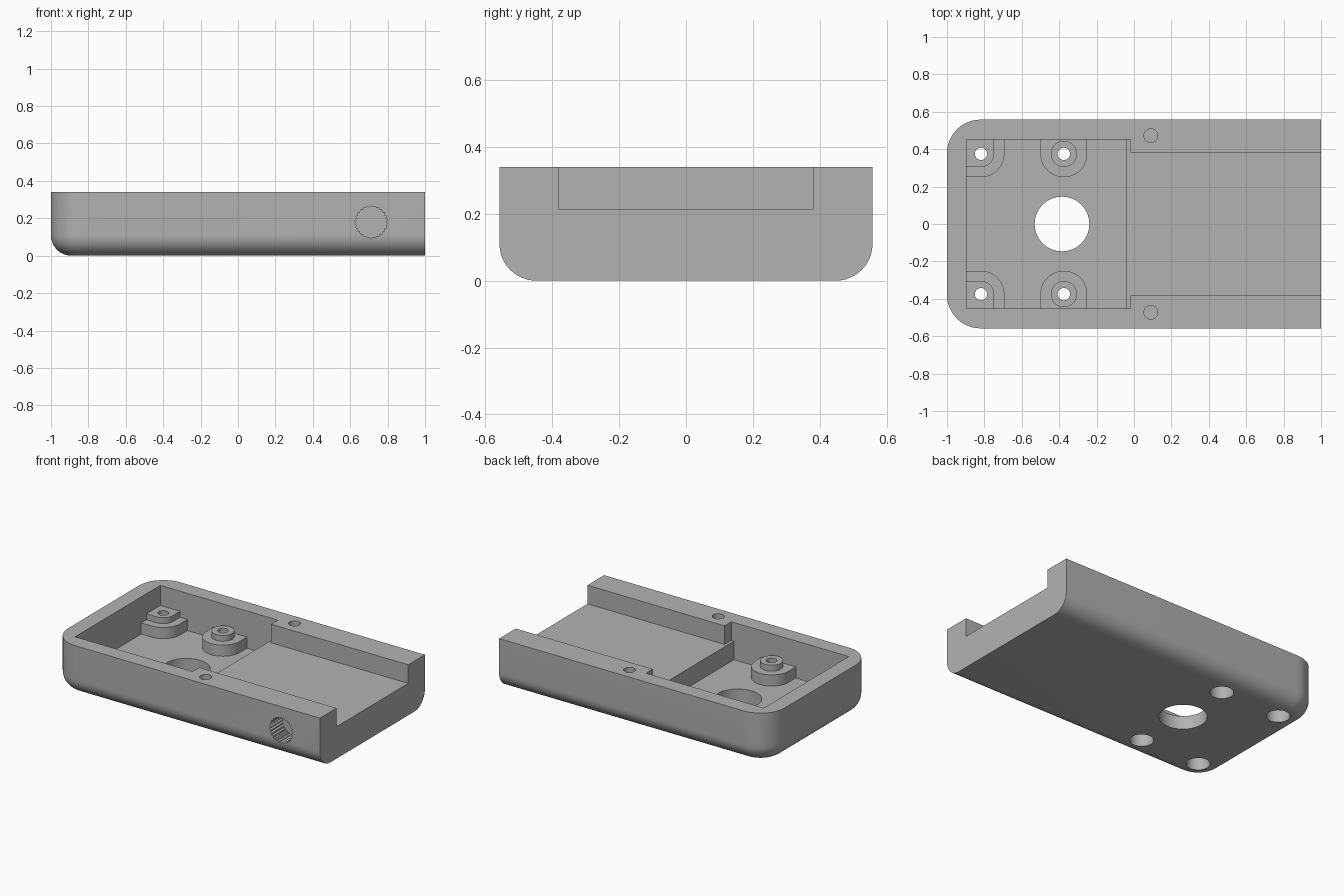
import bpy, bmesh, math
from mathutils import Matrix

if "Cube" in bpy.data.objects:
    bpy.data.objects.remove(bpy.data.objects["Cube"])

W, H = 0.558, 0.34          # half width, height
FLOOR, SHELF = 0.09, 0.215  # deep pocket floor, channel floor
POST_Y = 0.375

grey = bpy.data.materials.new("plain grey")
grey.diffuse_color = (0.448, 0.448, 0.448, 1)
grey.use_nodes = True
grey.node_tree.nodes["Principled BSDF"].inputs["Base Color"].default_value = grey.diffuse_color


def arc(cx, cy, r, a0, a1, n):
    return [(cx + r * math.cos(math.radians(a0 + (a1 - a0) * i / n)),
             cy + r * math.sin(math.radians(a0 + (a1 - a0) * i / n))) for i in range(n + 1)]


def circle(cx, cy, r, n=48):
    return arc(cx, cy, r, 0, 360, n)[:-1]


def loft(name, rings):
    """Closed solid through rings of 3D points."""
    bm = bmesh.new()
    loops = [[bm.verts.new(p) for p in ring] for ring in rings]
    n = len(loops[0])
    for a, b in zip(loops, loops[1:]):
        for i in range(n):
            j = (i + 1) % n
            bm.faces.new((a[i], a[j], b[j], b[i]))
    bm.faces.new(loops[0])
    bm.faces.new(loops[-1])
    bmesh.ops.recalc_face_normals(bm, faces=bm.faces)
    me = bpy.data.meshes.new(name)
    bm.to_mesh(me)
    bm.free()
    me.materials.append(grey)
    ob = bpy.data.objects.new(name, me)
    bpy.context.collection.objects.link(ob)
    return ob


def prism(name, pts, lo, hi, along_y=False):
    """Extrude an outline along z, or an xz outline along y."""
    if along_y:
        return loft(name, [[(x, t, z) for x, z in pts] for t in (lo, hi)])
    return loft(name, [[(x, y, t) for x, y in pts] for t in (lo, hi)])


# Tray body: left corners rounded, bottom edge rounded, right end cut flat
R, F = 0.18, 0.11
rings = []
for k in range(13):
    a = math.radians(90 * k / 12)
    d, z = F * (1 - math.sin(a)), F * (1 - math.cos(a))
    outline = ([(1, W - d)] + arc(-1 + R, W - R, R - d, 90, 180, 16)
               + arc(-1 + R, -W + R, R - d, 180, 270, 16) + [(1, -W + d)])
    rings.append([(x, y, z) for x, y in outline])
rings.append([(x, y, H) for x, y, _ in rings[-1]])
body = loft("tray_body", rings)

ops = []  # (boolean operation, helper object)

# Stepped pocket and open channel
pocket = [(-0.895, FLOOR), (-0.04, FLOOR), (-0.04, SHELF), (-0.02, SHELF), (-0.02, 0.5), (-0.895, 0.5)]
ops.append(("DIFFERENCE", prism("pocket_cutter", pocket, -0.4525, 0.4525, True)))
channel = [(-0.2, -0.381), (1.1, -0.381), (1.1, 0.381), (-0.2, 0.381)]
ops.append(("DIFFERENCE", prism("channel_cutter", channel, SHELF, 0.5)))

# Two-tier screw posts, mirrored front to back
XC, XM = -0.818, -0.375
for s in (1, -1):
    def flip(pts):
        return [(x, y * s) for x, y in pts]

    for r, ext, lo, hi in ((0.125, 0.03, 0.04, 0.165), (0.07, 0.02, 0.06, 0.205)):
        yw = 0.4525 + ext
        corner = [(-0.895 - ext, yw)] + [(-0.895 - ext, POST_Y - r)] + arc(XC, POST_Y, r, -90, 0, 12) + [(XC + r, yw)]
        ops.append(("UNION", prism("corner_post", flip(corner), lo, hi)))
        if r > 0.1:
            middle = [(XM - r, yw)] + arc(XM, POST_Y, r, 180, 360, 24) + [(XM + r, yw)]
        else:
            middle = circle(XM, POST_Y, r)
        ops.append(("UNION", prism("middle_post", flip(middle), lo, hi)))

# Screw holes with counterbores from below, pin holes in the rim
for s in (1, -1):
    for x in (XC, XM):
        ops.append(("DIFFERENCE", prism("screw_cutter", circle(x, POST_Y * s, 0.033, 32), -0.1, 0.5)))
        ops.append(("DIFFERENCE", prism("counterbore_cutter", circle(x, POST_Y * s, 0.072), -0.1, 0.12)))
    ops.append(("DIFFERENCE", prism("pin_cutter", circle(0.09, 0.472 * s, 0.037, 32), 0.14, 0.5)))

# Round floor opening and the fluted socket in the front wall
ops.append(("DIFFERENCE", prism("opening_cutter", circle(-0.385, 0, 0.146, 64), -0.1, 0.2)))
teeth = 26
flutes = []
for i in range(teeth * 2):
    r = 0.087 if i % 2 else 0.079
    a = math.pi * i / teeth
    flutes.append((0.712 + r * math.cos(a), 0.18 + r * math.sin(a)))
ops.append(("DIFFERENCE", prism("socket_cutter", flutes, -0.7, -W + 0.13, True)))

# Run the booleans, bake the result and drop the helpers
for op, helper in ops:
    helper.hide_render = True
    mod = body.modifiers.new(helper.name, "BOOLEAN")
    mod.operation, mod.solver, mod.object = op, "EXACT", helper
deps = bpy.context.evaluated_depsgraph_get()
baked = bpy.data.meshes.new_from_object(body.evaluated_get(deps))
body.modifiers.clear()
body.data = baked
for _, helper in ops:
    bpy.data.objects.remove(helper)
baked.materials.clear()
baked.materials.append(grey)
for p in baked.polygons:
    p.material_index = 0

# Smooth the rounded surfaces, keep the edges sharp
bpy.context.view_layer.objects.active = body
body.select_set(True)
bpy.ops.object.shade_smooth_by_angle(angle=math.radians(30))
